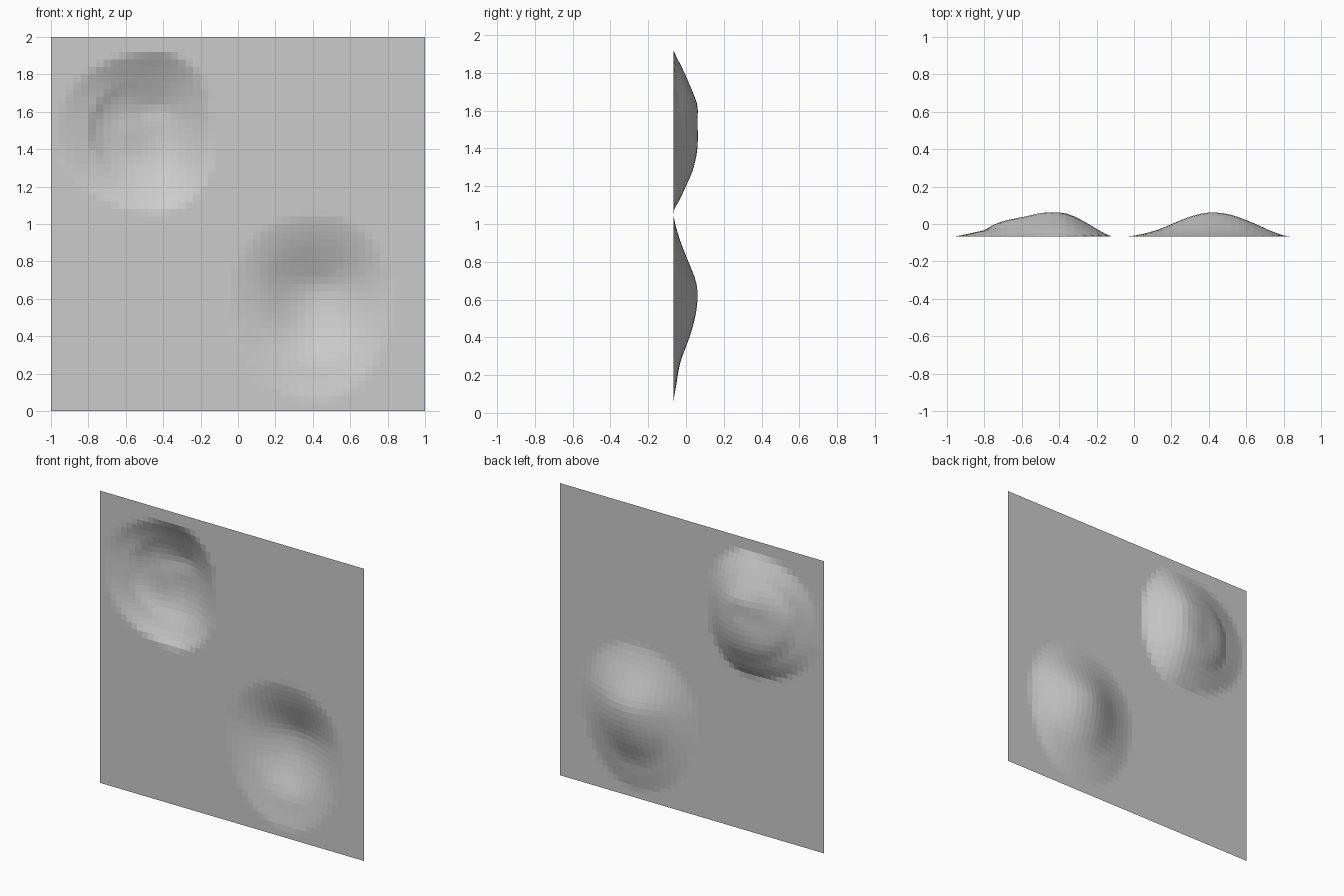
import bpy, bmesh, math

N = 50          # grid cells per side
BASE = -0.067   # y of the flat sheet

# Bump outline: centre, reach per direction, and depth samples from centre to rim
BUMPS = [
    dict(c=(-0.43, 1.50),
         left=(0.53, [.130, .125, .116, .103, .095, .084, .066, .033, .022, .010, 0]),
         right=(0.31, [.130, .129, .125, .115, .102, .085, .068, .049, .030, .013, 0]),
         up=(0.42, [.127, .127, .130, .130, .115, .098, .080, .062, .042, .020, 0]),
         down=(0.43, [.130, .130, .129, .124, .115, .104, .086, .066, .047, .025, 0])),
    dict(c=(0.42, 0.63),
         left=(0.45, [.130, .126, .116, .101, .083, .064, .045, .029, .017, .007, 0]),
         right=(0.40, [.130, .127, .121, .111, .096, .080, .063, .044, .027, .011, 0]),
         up=(0.42, [.130, .126, .115, .098, .081, .064, .047, .032, .019, .008, 0]),
         down=(0.57, [.130, .127, .118, .104, .087, .065, .043, .028, .020, .010, 0])),
]


def sample(profile, t):
    f = t * (len(profile) - 1)
    i = min(int(f), len(profile) - 2)
    return profile[i] + (profile[i + 1] - profile[i]) * (f - i)


def depth(x, z):
    total = 0
    for b in BUMPS:
        dx, dz = x - b["c"][0], z - b["c"][1]
        rx, px = b["right"] if dx > 0 else b["left"]
        rz, pz = b["up"] if dz > 0 else b["down"]
        u, v = abs(dx) / rx, abs(dz) / rz
        t = (u ** 2.1 + v ** 2.1) ** (1 / 2.1)
        if t < 1:
            # blend the side and vertical profiles by direction
            w = u * u / (u * u + v * v) if t > 1e-6 else 0.5
            total += w * sample(px, t) + (1 - w) * sample(pz, t)
    return total


# Upright sheet with two hollows pressed out towards the back
bm = bmesh.new()
bmesh.ops.create_grid(bm, x_segments=N, y_segments=N, size=1)
for v in bm.verts:
    x, z = v.co.x, v.co.y + 1
    v.co = (x, BASE + depth(x, z), z)
bm.normal_update()
mesh = bpy.data.meshes.new("dented_sheet")
bm.to_mesh(mesh)
bm.free()
sheet = bpy.data.objects.new("dented_sheet", mesh)
bpy.context.collection.objects.link(sheet)
